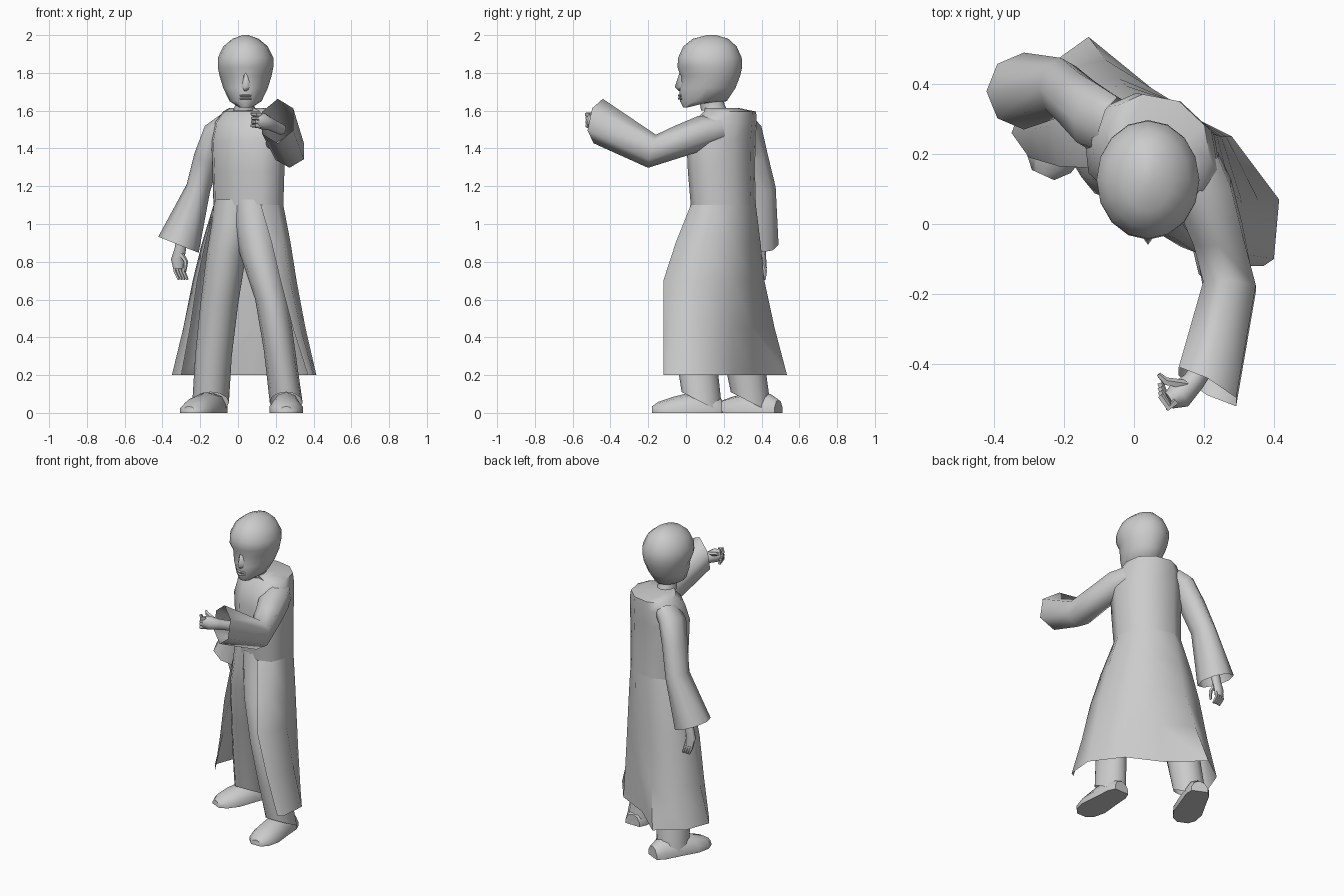
import bpy, bmesh, math
from mathutils import Vector

old = bpy.data.objects.get("Cube")
if old:
    bpy.data.objects.remove(old, do_unlink=True)

grey = bpy.data.materials.new("plain_grey")
grey.use_nodes = True
tone = (0.6, 0.6, 0.6, 1)
grey.diffuse_color = tone
grey.node_tree.nodes["Principled BSDF"].inputs["Base Color"].default_value = tone


def loft(name, rings, closed=True, caps=(True, True), angle=50):
    """Skin a list of equally long point rings."""
    bm = bmesh.new()
    rows = [[bm.verts.new(p) for p in ring] for ring in rings]
    n = len(rows[0])
    for a, b in zip(rows, rows[1:]):
        for i in range(n if closed else n - 1):
            j = (i + 1) % n
            bm.faces.new((a[i], a[j], b[j], b[i]))
    if caps[0]:
        bm.faces.new(rows[0][::-1])
    if caps[1]:
        bm.faces.new(rows[-1])
    bmesh.ops.recalc_face_normals(bm, faces=bm.faces[:])
    mesh = bpy.data.meshes.new(name)
    bm.to_mesh(mesh)
    bm.free()
    mesh.materials.append(grey)
    obj = bpy.data.objects.new(name, mesh)
    bpy.context.collection.objects.link(obj)
    bpy.ops.object.select_all(action='DESELECT')
    obj.select_set(True)
    bpy.context.view_layer.objects.active = obj
    bpy.ops.object.shade_smooth_by_angle(angle=math.radians(angle))


def tube(name, stations, end_normal=None, sides=8, caps=(True, True), ref=(0, 0, 1)):
    """Tube through (centre, side radius, upper radius) stations."""
    pts = [Vector(s[0]) for s in stations]
    rings = []
    for k, (c, ra, rb) in enumerate(stations):
        d = pts[min(k + 1, len(pts) - 1)] - pts[max(k - 1, 0)]
        if end_normal and k == len(pts) - 1:
            d = Vector(end_normal)
        d.normalize()
        side = d.cross(Vector(ref)).normalized()
        up = side.cross(d)
        rings.append([pts[k] + side * ra * math.cos(t) + up * rb * math.sin(t)
                      for t in (math.tau * i / sides for i in range(sides))])
    loft(name, rings, caps=caps, angle=65)


def level(points, z):
    return [(x, y, z) for x, y in points]


def blend(a, b, t):
    return [tuple(p + (q - p) * t for p, q in zip(u, v)) for u, v in zip(a, b)]


# Coat skirt, open at the front
waist = [(.12, .025), (.205, .055), (.24, .14), (.22, .26), (.13, .345),
         (0, .37), (-.09, .33), (-.13, .25), (-.12, .16)]
knee = [(.225, -.12), (.275, -.08), (.31, .06), (.25, .25), (.12, .345),
        (-.04, .415), (-.18, .39), (-.24, .28), (-.215, .165)]
hem = [(.37, -.12), (.4, -.1), (.415, .07), (.28, .25), (.07, .355),
       (-.13, .535), (-.29, .42), (-.35, .26), (-.3, .19)]
loft("coat_skirt", [level(waist, 1.1), level(blend(waist, knee, .55), .9), level(knee, .7),
                    level(blend(knee, hem, .45), .45), level(hem, .2)],
     closed=False, caps=(False, False))

# Coat body, turned with the shoulders
body = waist + [(-.02, .065)]
rings = []
for z, s, cx, cy in ((1.1, 1, .05, .2), (1.28, 1.03, .05, .19), (1.44, 1.06, .05, .188),
                     (1.54, .98, .055, .208), (1.595, .8, .065, .235), (1.615, .5, .045, .19)):
    rings.append([(cx + (x - .05) * s, cy + (y - .2) * s, z) for x, y in body])
loft("coat_body", rings, caps=(False, True))

# Sleeves: left raised forward, right hanging
tube("left_sleeve", [((.165, .165, 1.5), .08, .095), ((.2, .09, 1.485), .09, .095),
                     ((.24, -.03, 1.44), .085, .083), ((.273, -.18, 1.385), .09, .087),
                     ((.21, -.465, 1.545), .12, .108)], (-.48, -.86, .18),
     sides=6, caps=(False, False), ref=(1, 0, 0))
tube("right_sleeve", [((-.06, .28, 1.525), .09, .065), ((-.115, .305, 1.485), .1, .07),
                      ((-.165, .35, 1.35), .085, .07), ((-.21, .39, 1.19), .085, .065),
                      ((-.315, .38, .89), .11, .115)], (-.37, 0, -.93),
     caps=(False, False), ref=(-.9, 0, .3))

# Hands
tube("left_hand", [((.23, -.36, 1.5), .03, .03), ((.17, -.45, 1.53), .032, .035),
                   ((.13, -.49, 1.545), .04, .045), ((.1, -.505, 1.55), .025, .038)])
tube("right_hand", [((-.29, .39, .98), .03, .03), ((-.305, .4, .87), .03, .022),
                    ((-.32, .405, .81), .035, .02), ((-.315, .41, .765), .028, .018)],
     ref=(0, 1, 0))
for i in range(4):
    z = 1.58 - .02 * i
    tube(f"left_finger_{i + 1}", [((.12, -.505, z), .013, .012), ((.1, -.525, z), .012, .012),
                                  ((.075, -.49 + .012 * i, z), .01, .01)], sides=5)
    x = -.338 + .015 * i
    tube(f"right_finger_{i + 1}", [((x, .41, .79), .01, .01), ((x + .005, .42, .75), .01, .01),
                                   ((x + .025, .415, .705), .007, .007)],
         sides=5, ref=(0, 1, 0))
tube("left_thumb", [((.15, -.46, 1.56), .014, .014), ((.09, -.45, 1.58), .012, .012),
                    ((.07, -.43, 1.585), .007, .007)], sides=5)
tube("right_thumb", [((-.3, .39, .84), .014, .012), ((-.275, .38, .8), .012, .012),
                     ((-.28, .375, .75), .007, .007)], sides=5, ref=(0, 1, 0))


# Trousers and shoes
def oval(cx, cy, z, rx, ry, slope=0, sides=12):
    ring = []
    for i in range(sides):
        t = math.tau * i / sides
        ring.append((cx + rx * math.cos(t), cy + ry * math.sin(t), z - slope * math.sin(t)))
    return ring


loft("left_trouser_leg", [oval(.075, .155, 1.13, .12, .125), oval(.09, .135, 1.0, .115, .135),
                          oval(.115, .1, .85, .108, .14),
                          oval(.178, .04, .6, .087, .122), oval(.22, .05, .33, .083, .107),
                          oval(.255, .085, .055, .087, .108, .055)], caps=(False, False))
loft("right_trouser_leg", [oval(-.005, .19, 1.13, .12, .125), oval(-.025, .19, 1.0, .115, .13),
                           oval(-.06, .2, .85, .105, .13),
                           oval(-.1, .25, .57, .1, .112), oval(-.13, .305, .3, .097, .107),
                           oval(-.145, .345, .055, .097, .108, .055)], caps=(False, False))


def shoe(name, heel, toe):
    heel, toe = Vector(heel), Vector(toe)
    across = (toe - heel).normalized().cross(Vector((0, 0, 1)))
    rings = []
    for t, w, h in ((0, .05, .07), (.12, .07, .1), (.42, .078, .11),
                    (.7, .088, .085), (.9, .07, .06), (1, .035, .035)):
        c = heel.lerp(toe, t)
        rings.append([c + across * w * a + Vector((0, 0, h * b)) for a, b in
                      ((-1, 0), (-1, .4), (-.6, .85), (0, 1), (.6, .85), (1, .4), (1, 0))])
    loft(name, rings)


shoe("left_shoe", (.255, .19, 0), (.255, -.18, 0))
shoe("right_shoe", (-.1, .49, 0), (-.26, .14, 0))

# Neck and head
loft("neck", [oval(.035, .15, 1.6, .06, .07), oval(.035, .14, 1.63, .05, .065),
              oval(.04, .13, 1.67, .05, .065)], caps=(False, False))
rings = []
for z, front, back, half in ((1.618, -.015, .04, .035), (1.65, -.032, .215, .085),
                             (1.72, -.036, .262, .118), (1.785, -.03, .287, .138),
                             (1.83, -.045, .297, .147), (1.88, -.042, .295, .147),
                             (1.94, -.015, .268, .118), (1.98, .035, .225, .07),
                             (2.0, .11, .16, .015)):
    ring = []
    for i in range(16):
        t = math.tau * i / 16
        s, c = math.sin(t), math.cos(t)
        y = (front + back) / 2 + (back - front) / 2 * s
        # Narrow the cheeks in front and sink the eye sockets
        cheek = 1 - .16 * max(0, -s) if z < 1.8 else 1
        if i in (11, 13) and 1.75 < z < 1.8:
            y += .012
        lift = .025 * max(0, s) if z < 1.63 else 0
        ring.append((.04 + half * c * cheek, y, z + lift))
    rings.append(ring)
loft("head", rings, angle=70)
loft("nose", [[(.03, -.02, 1.8), (.04, -.035, 1.8), (.05, -.02, 1.8)],
              [(.012, -.02, 1.725), (.04, -.06, 1.725), (.068, -.02, 1.725)],
              [(.02, -.02, 1.705), (.04, -.04, 1.705), (.06, -.02, 1.705)]], angle=120)
for part, z in (("upper_lip", 1.68), ("lower_lip", 1.664)):
    tube(part, [((.01, -.02, z), .006, .004), ((.04, -.036, z), .008, .007),
                ((.07, -.02, z), .006, .004)], sides=6)
